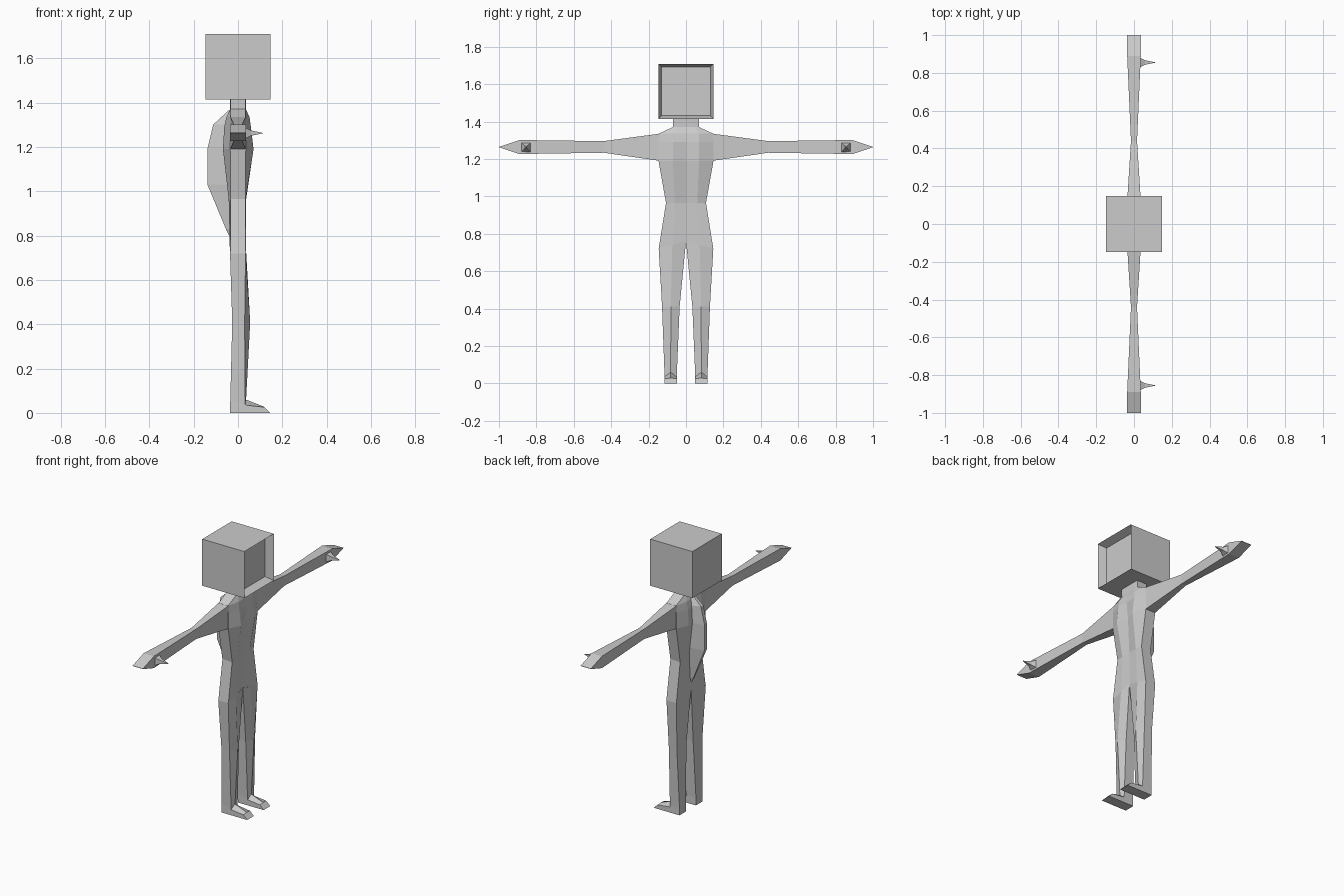
import bpy, bmesh

if "Cube" in bpy.data.objects:
    bpy.data.objects.remove(bpy.data.objects["Cube"])


def finish(name, bm):
    bmesh.ops.remove_doubles(bm, verts=bm.verts, dist=1e-5)
    bmesh.ops.recalc_face_normals(bm, faces=bm.faces)
    me = bpy.data.meshes.new(name)
    bm.to_mesh(me)
    bm.free()
    ob = bpy.data.objects.new(name, me)
    bpy.context.collection.objects.link(ob)
    return ob


def loft(name, rings):
    bm = bmesh.new()
    loops = [[bm.verts.new(p) for p in r] for r in rings]
    n = len(loops[0])
    for a, b in zip(loops, loops[1:]):
        for i in range(n):
            j = (i + 1) % n
            bm.faces.new((a[i], a[j], b[j], b[i]))
    bm.faces.new(loops[0])
    bm.faces.new(loops[-1])
    return finish(name, bm)


def side_name(part, s):
    return ("left_" if s > 0 else "right_") + part


# Box head with a recessed screen facing +x
bm = bmesh.new()
bmesh.ops.create_cube(bm, size=0.294)
bmesh.ops.translate(bm, verts=bm.verts, vec=(0, 0, 1.561))
bm.faces.ensure_lookup_table()
front = max(bm.faces, key=lambda f: f.calc_center_median().x)
bmesh.ops.inset_region(bm, faces=[front], thickness=0.024)
for v in front.verts:
    v.co.x -= 0.05
finish("box_head", bm)

# Torso: z, half width, side x, mid y, mid front x, centre front x, back x
torso = []
for z, w, sx, my, mf, cf, mb in [
    (0.72, 0.146, 0.035, 0.07, 0.036, 0.030, -0.037),
    (0.965, 0.107, 0.034, 0.06, 0.037, 0.035, -0.042),
    (1.19, 0.147, 0.035, 0.07, 0.070, 0.045, -0.068),
    (1.29, 0.147, 0.035, 0.07, 0.058, 0.056, -0.062),
    (1.335, 0.146, 0.033, 0.07, 0.052, 0.050, -0.052),
    (1.37, 0.07, 0.034, 0.045, 0.035, 0.035, -0.035),
    (1.42, 0.07, 0.034, 0.045, 0.035, 0.035, -0.035),
]:
    zc = 0.76 if z == 0.72 else z
    torso.append([(cf, 0, zc), (mf, my, (z + zc) / 2), (sx, w, z), (-sx, w, z),
                  (mb, my, (z + zc) / 2), (mb, 0, zc), (mb, -my, (z + zc) / 2),
                  (-sx, -w, z), (sx, -w, z), (mf, -my, (z + zc) / 2)])
loft("torso_and_neck", torso)

# Ridge down the back: z, base x, outer x
loft("back_ridge", [
    [(b, -0.035 * k, z), (o, -0.012 * k, z), (o, 0.012 * k, z), (b, 0.035 * k, z)]
    for z, b, o, k in [(0.80, -0.03, -0.04, 0.3), (0.83, -0.03, -0.055, 0.5),
                       (1.03, -0.04, -0.138, 1), (1.19, -0.06, -0.138, 1),
                       (1.30, -0.05, -0.112, 1), (1.365, -0.03, -0.042, 0.6)]])

for s in (1, -1):
    # Arm and wedge hand: y, bottom z, top z, half depth
    loft(side_name("arm", s), [
        [(-d, s * y, lo), (d, s * y, lo), (d, s * y, hi), (-d, s * y, hi)]
        for y, lo, hi, d in [(0.14, 1.19, 1.335, 0.035), (0.44, 1.233, 1.295, 0.016),
                             (0.89, 1.226, 1.301, 0.036), (1.0, 1.262, 1.264, 0.036)]])

    # Thumb spike
    loft(side_name("thumb", s), [
        [(x, s * 0.855 + i * r, 1.262 + j * r)
         for i, j in ((-1, -1), (1, -1), (1, 1), (-1, 1))]
        for x, r in [(0.03, 0.026), (0.058, 0.012), (0.112, 0.001)]])

    # Leg with front ridge: z, inner y, outer y, back x, side x, ridge x
    loft(side_name("leg", s), [
        [(xb, s * a, z + dz), (xb, s * b, z), (xs, s * b, z),
         (xr, s * (a + b) / 2, z + dz / 2), (xs, s * a, z + dz)]
        for z, dz, a, b, xb, xs, xr in [
            (0.72, 0.04, 0.0, 0.146, -0.036, 0.034, 0.036),
            (0.41, 0, 0.034, 0.128, -0.026, 0.030, 0.055),
            (0.05, 0, 0.049, 0.115, -0.035, 0.032, 0.036),
            (0, 0, 0.049, 0.115, -0.035, 0.035, 0.035)]])

    # Foot
    loft(side_name("foot", s), [
        [(x0, s * 0.049, 0), (x0, s * 0.115, 0), (x, s * 0.115, e),
         (x, s * 0.082, t), (x, s * 0.049, e)]
        for x0, x, e, t in [(0.0, 0.0, 0.035, 0.06), (0.035, 0.035, 0.035, 0.06),
                            (0.145, 0.118, 0.026, 0.028)]])
